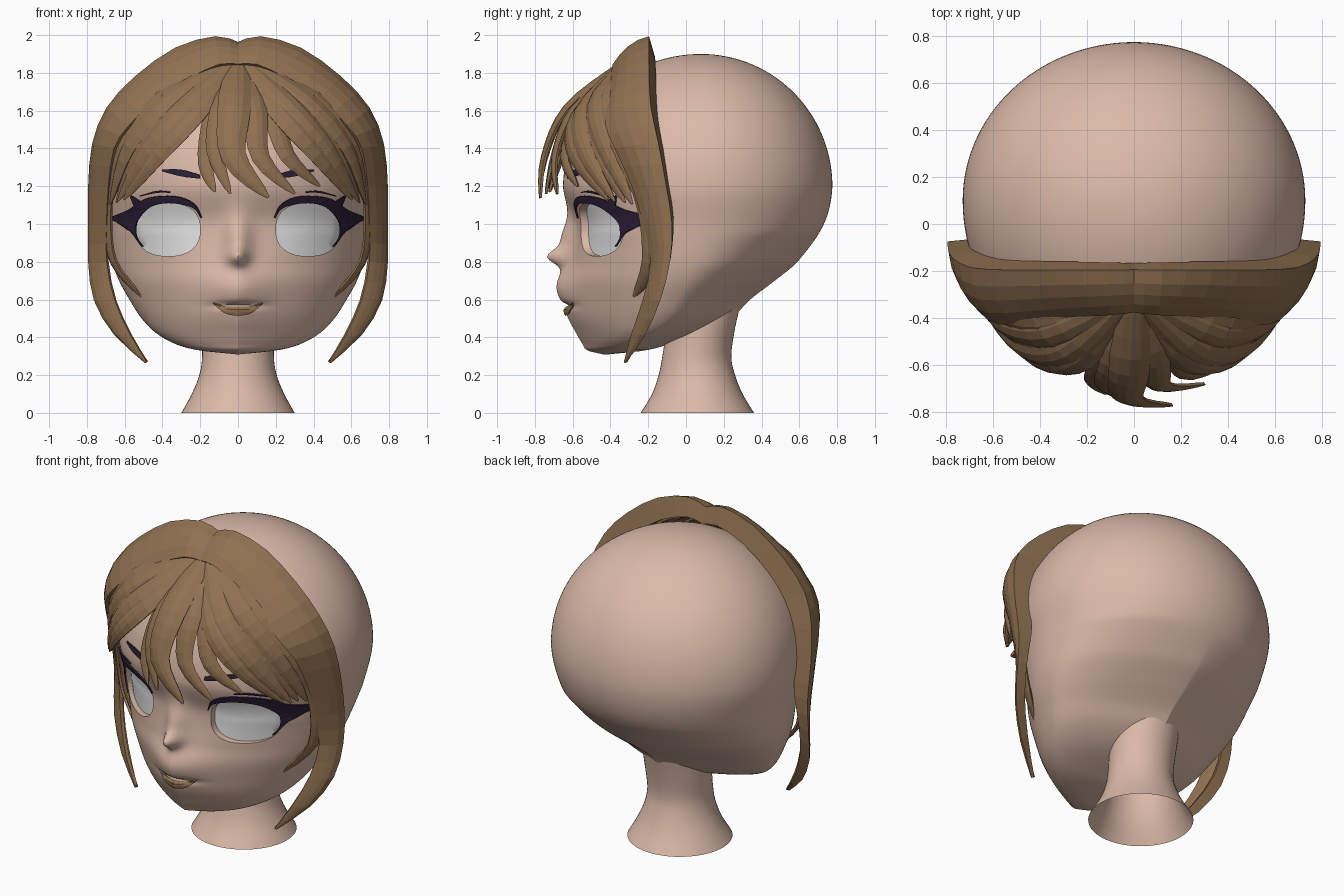
import bpy, bmesh
from math import sin, cos, pi, exp, sqrt, copysign, radians
from mathutils import Vector

cube = bpy.data.objects.get("Cube")
if cube:
    bpy.data.objects.remove(cube, do_unlink=True)


def material(name, rgb):
    mat = bpy.data.materials.new(name)
    mat.use_nodes = True
    mat.diffuse_color = (*rgb, 1)
    mat.node_tree.nodes["Principled BSDF"].inputs["Base Color"].default_value = (*rgb, 1)
    return mat


SKIN = material("skin", (.71, .49, .395))
HAIR = material("brown hair", (.28, .165, .083))
LASH = material("dark violet", (.026, .014, .038))
WHITE = material("eye white", (.8, .8, .8))


# ---------- mesh helpers ----------
def add_object(name, verts, faces, mat):
    mesh = bpy.data.meshes.new(name)
    mesh.from_pydata([tuple(v) for v in verts], [], faces)
    bm = bmesh.new()
    bm.from_mesh(mesh)
    bmesh.ops.recalc_face_normals(bm, faces=bm.faces)
    bm.to_mesh(mesh)
    bm.free()
    mesh.materials.append(mat)
    obj = bpy.data.objects.new(name, mesh)
    bpy.context.collection.objects.link(obj)
    return obj


def loft(name, rings, mat, open_base=False):
    """Skin over a list of equal rings, capped at the ends."""
    n, last = len(rings[0]), len(rings) - 1
    faces = [(j * n + i, j * n + (i + 1) % n, (j + 1) * n + (i + 1) % n, (j + 1) * n + i)
             for j in range(last) for i in range(n)]
    faces.append(tuple(last * n + i for i in range(n)))
    if not open_base:
        faces.append(tuple(range(n)))
    return add_object(name, [p for ring in rings for p in ring], faces, mat)


def sheet(name, rows, mat, thickness, mirror=False):
    """Open grid of points, thickened, optionally mirrored across x."""
    n = len(rows[0])
    faces = [(j * n + i, j * n + i + 1, (j + 1) * n + i + 1, (j + 1) * n + i)
             for j in range(len(rows) - 1) for i in range(n - 1)]
    obj = add_object(name, [p for row in rows for p in row], faces, mat)
    solid = obj.modifiers.new("thickness", 'SOLIDIFY')
    solid.thickness = thickness
    solid.offset = 0
    if mirror:
        obj.modifiers.new("mirror", 'MIRROR')
    return obj


def smooth(obj, angle):
    bpy.ops.object.select_all(action='DESELECT')
    obj.select_set(True)
    bpy.context.view_layer.objects.active = obj
    bpy.ops.object.shade_smooth_by_angle(angle=radians(angle))


def curve(points, steps):
    """Smooth curve through points of any dimension."""
    pts = [Vector(p) for p in points]
    pts = [pts[0]] + pts + [pts[-1]]
    out = []
    for a, b, c, d in zip(pts, pts[1:], pts[2:], pts[3:]):
        for k in range(steps):
            t = k / steps
            out.append((b * 2 + (c - a) * t + (a * 2 - b * 5 + c * 4 - d) * t ** 2
                        + (b * 3 - a - c * 3 + d) * t ** 3) / 2)
    return out + [pts[-1]]


# ---------- head: height, half width, front, widest and back depth ----------
ROWS = [(.31, .01, -.44, -.42, -.41), (.33, .20, -.52, -.34, -.22),
        (.36, .32, -.545, -.27, -.1), (.42, .43, -.58, -.19, .1),
        (.5, .51, -.62, -.11, .24), (.6, .575, -.635, -.05, .34),
        (.7, .63, -.635, 0, .47), (.8, .665, -.61, .04, .59),
        (1, .70, -.585, .08, .73), (1.2, .73, -.65, .1, .775),
        (1.4, .70, -.62, .1, .75)]
BROW, DOME = 1.2, .7


def section(z):
    if z >= BROW:
        k = sqrt(max(0, 1 - ((z - BROW) / DOME) ** 2))
        return .73 * k, .08 - .73 * k, .08 + .02 * k, .08 + .695 * k
    i = max(j for j in range(len(ROWS) - 2) if ROWS[j][0] <= z + 1e-6)
    a, b = ROWS[i], ROWS[i + 1]
    before, after = ROWS[max(i - 1, 0)], ROWS[i + 2]
    h = b[0] - a[0]
    t = (z - a[0]) / h
    values = []
    for c in range(1, 5):
        m0 = (b[c] - before[c]) / (b[0] - before[0]) * h
        m1 = (after[c] - a[c]) / (after[0] - a[0]) * h
        values.append(a[c] + m0 * t + (3 * (b[c] - a[c]) - 2 * m0 - m1) * t ** 2
                      + (2 * (a[c] - b[c]) + m0 + m1) * t ** 3)
    return values


def bump(x, z):
    """Nose tip, nose bridge, muzzle and mouth crease."""
    spots = ((.08, .045, .825, .045), (.075, .07, .92, .14), (.045, .15, .66, .1), (-.03, .12, .568, .016))
    return sum(h * exp(-(x / sx) ** 2 - ((z - cz) / sz) ** 2) for h, sx, cz, sz in spots)


def taper(z, strength):
    """Roundness exponent: the jaw and nape get more pointed lower down."""
    return 1 + strength * max(0, .95 - z)


def face_y(x, z):
    w, front, mid, _ = section(z)
    c = min(1, abs(x) / w) ** (1 / taper(z, 1.5))
    return mid - (mid - front) * sqrt(1 - c * c) - bump(x, z)


def head_ring(z, n=160):
    w, front, mid, back = section(z)
    ring = []
    for i in range(n):
        c, s = cos(2 * pi * i / n), sin(2 * pi * i / n)
        x = w * copysign(abs(c) ** taper(z, 1.5 if s < 0 else 2.5), c)
        y = mid + (mid - front) * s - bump(x, z) if s < 0 else mid + (back - mid) * s
        ring.append((x, y, z))
    return ring


heights = [.31 + .89 * (i / 64) ** 1.3 for i in range(64)]
heights += [BROW + DOME * sin(pi / 2 * i / 31) for i in range(31)]
head = loft("head", [head_ring(z) for z in heights], SKIN)


# ---------- eyes: sockets cut into the head, whites set inside ----------
def eye_ring(side, scale, depth, n=40):
    ring = []
    for i in range(n):
        c, s = cos(2 * pi * i / n), sin(2 * pi * i / n)
        x = side * (.37 + .17 * scale * copysign(abs(c) ** .85, c))
        z = .97 + .14 * scale * copysign(abs(s) ** .85, s)
        ring.append((x, -1 if depth is None else face_y(x, z) + depth, z))
    return ring


SCALES = (1, .75, .5, .25, .05)
for side, label in ((1, "left"), (-1, "right")):
    cutter = loft("socket_cutter", [eye_ring(side, 1, None)]
                  + [eye_ring(side, s, .05) for s in SCALES], SKIN)
    cutter.hide_render = True
    cut = head.modifiers.new("socket", 'BOOLEAN')
    cut.operation, cut.solver, cut.object = 'DIFFERENCE', 'EXACT', cutter
    bpy.context.view_layer.objects.active = head
    bpy.ops.object.modifier_apply(modifier=cut.name)
    bpy.data.objects.remove(cutter, do_unlink=True)
    white = loft(label + "_eye_white", [eye_ring(side, 1, .07)]
                 + [eye_ring(side, s, .04) for s in SCALES], WHITE)
    smooth(white, 50)
smooth(head, 50)

# ---------- neck: height, half width, front and back depth ----------
NECK = [(0, .30, -.24, .36), (.1, .245, -.18, .30), (.2, .205, -.145, .26),
        (.3, .19, -.125, .24), (.45, .195, -.1, .26), (.62, .19, -.05, .3)]
neck_rings = [[(w * cos(2 * pi * i / 48), (a + b) / 2 + (b - a) / 2 * sin(2 * pi * i / 48), z)
               for i in range(48)] for z, w, a, b in curve(NECK, 4)]
smooth(loft("neck", neck_rings, SKIN, open_base=True), 50)


# ---------- painted face details as thin plates following the face ----------
def plate(name, pairs, mat, lift=.007):
    rows = []
    for x0, z0, x1, z1 in curve(pairs, 4):
        spots = [(x0 + (x1 - x0) * u / 3, z0 + (z1 - z0) * u / 3) for u in range(4)]
        rows.append([(x, face_y(x, z) - lift, z) for x, z in spots])
    return sheet(name, rows, mat, .008, mirror=True)


plate("upper_lashes", [(.197, 1.03, .192, 1.035), (.23, 1.08, .225, 1.10), (.30, 1.105, .30, 1.14),
                       (.39, 1.11, .40, 1.148), (.47, 1.085, .50, 1.13), (.53, 1.02, .58, 1.075),
                       (.54, .96, .67, 1.03), (.53, .92, .585, .98), (.50, .88, .51, .88)],
      LASH, .009)
plate("lash_spike", [(.51, 1.115, .55, 1.095), (.565, 1.15, .57, 1.145)], LASH, .01)
plate("eyebrows", [(.2, 1.24, .205, 1.262), (.3, 1.252, .3, 1.288), (.4, 1.278, .4, 1.288)], LASH)
plate("eyelid_creases", [(.36, 1.166, .36, 1.17), (.43, 1.165, .43, 1.175),
                         (.52, 1.145, .52, 1.15)], LASH)
plate("mouth", [(0, .515, 0, .56), (.06, .525, .06, .562), (.1, .55, .1, .573),
                (.13, .58, .13, .583)], HAIR)

# ---------- hair ----------
CENTRE = Vector((0, .05, 1.2))


def lock(name, path, width, lift=0, mirror=False):
    """Tapered, arched strand facing away from the head centre."""
    line = curve(path, 4)
    rows = []
    for j, p in enumerate(line):
        t = j / (len(line) - 1)
        along = line[min(j + 1, len(line) - 1)] - line[max(j - 1, 0)]
        out = (p - CENTRE).normalized()
        across = along.cross(out).normalized()
        half = width * min(1, .6 + 1.5 * t) * (1 - t ** 3) + .003
        rows.append([p + across * half * u + out * (lift + half * .35 * (1 - u * u))
                     for u in (-1, -.5, 0, .5, 1)])
    return sheet(name, rows, HAIR, .014, mirror)


# Wide outer sweep from the parting down to the long side tips: back ridge, front edge
SWEEP = [(0, -.20, 1.955, 0, -.37, 1.84), (.12, -.2, 1.985, .1, -.38, 1.84),
         (.33, -.2, 1.925, .25, -.39, 1.77), (.54, -.2, 1.775, .43, -.41, 1.66),
         (.69, -.19, 1.61, .57, -.42, 1.52), (.765, -.15, 1.42, .65, -.37, 1.40),
         (.785, -.11, 1.2, .68, -.28, 1.2), (.785, -.08, 1, .69, -.22, 1),
         (.785, -.09, .8, .69, -.18, .8), (.755, -.14, .6, .65, -.22, .6),
         (.65, -.22, .42, .57, -.28, .42), (.485, -.32, .27, .48, -.32, .27)]
sweep_rows = []
for pair in curve(SWEEP, 2):
    back, front = Vector(pair[:3]), Vector(pair[3:])
    span = (back - front).length
    out = ((back + front) / 2 - CENTRE).normalized() * span
    # rolled-in rear rim, then the arched outer surface
    rim = back - out * .5 - Vector((0, span * .1, 0))
    sweep_rows.append([rim] + [back.lerp(front, u / 4) + out * .1 * (u * (4 - u) / 4)
                               for u in range(5)])
sheet("outer_hair_sweep", sweep_rows, HAIR, .02, mirror=True)

# Side fringe blended between an inner and an outer guide
INNER = [(.05, -.34, 1.82), (.24, -.57, 1.58), (.42, -.58, 1.37), (.60, -.41, 1.13)]
OUTER = [(.08, -.32, 1.83), (.4, -.42, 1.66), (.61, -.36, 1.42), (.68, -.23, 1.1)]
for i in range(5):
    path = [Vector(a).lerp(Vector(b), i / 4) for a, b in zip(INNER, OUTER)]
    lock("side_fringe", path, .075, lift=.015 * (i % 2), mirror=True)
lock("side_lock", [(.66, -.3, 1.35), (.69, -.2, 1.08), (.655, -.19, .8), (.49, -.28, .6)],
     .055, mirror=True)

# Centre fringe
lock("middle_fringe", [(0, -.33, 1.83), (-.02, -.61, 1.6), (-.02, -.73, 1.35), (.16, -.76, 1.14)], .085, .01)
lock("fringe_right_inner", [(-.03, -.33, 1.82), (-.09, -.59, 1.6), (-.12, -.69, 1.38), (-.04, -.74, 1.16)], .055)
lock("fringe_right_outer", [(-.05, -.33, 1.82), (-.13, -.57, 1.57), (-.17, -.67, 1.32), (-.12, -.72, 1.17)], .05)
lock("fringe_left_inner", [(.03, -.33, 1.82), (.09, -.59, 1.6), (.12, -.69, 1.35), (.3, -.68, 1.16)], .06)
lock("fringe_left_outer", [(.05, -.33, 1.82), (.18, -.56, 1.58), (.26, -.64, 1.36), (.43, -.57, 1.2)], .055)
